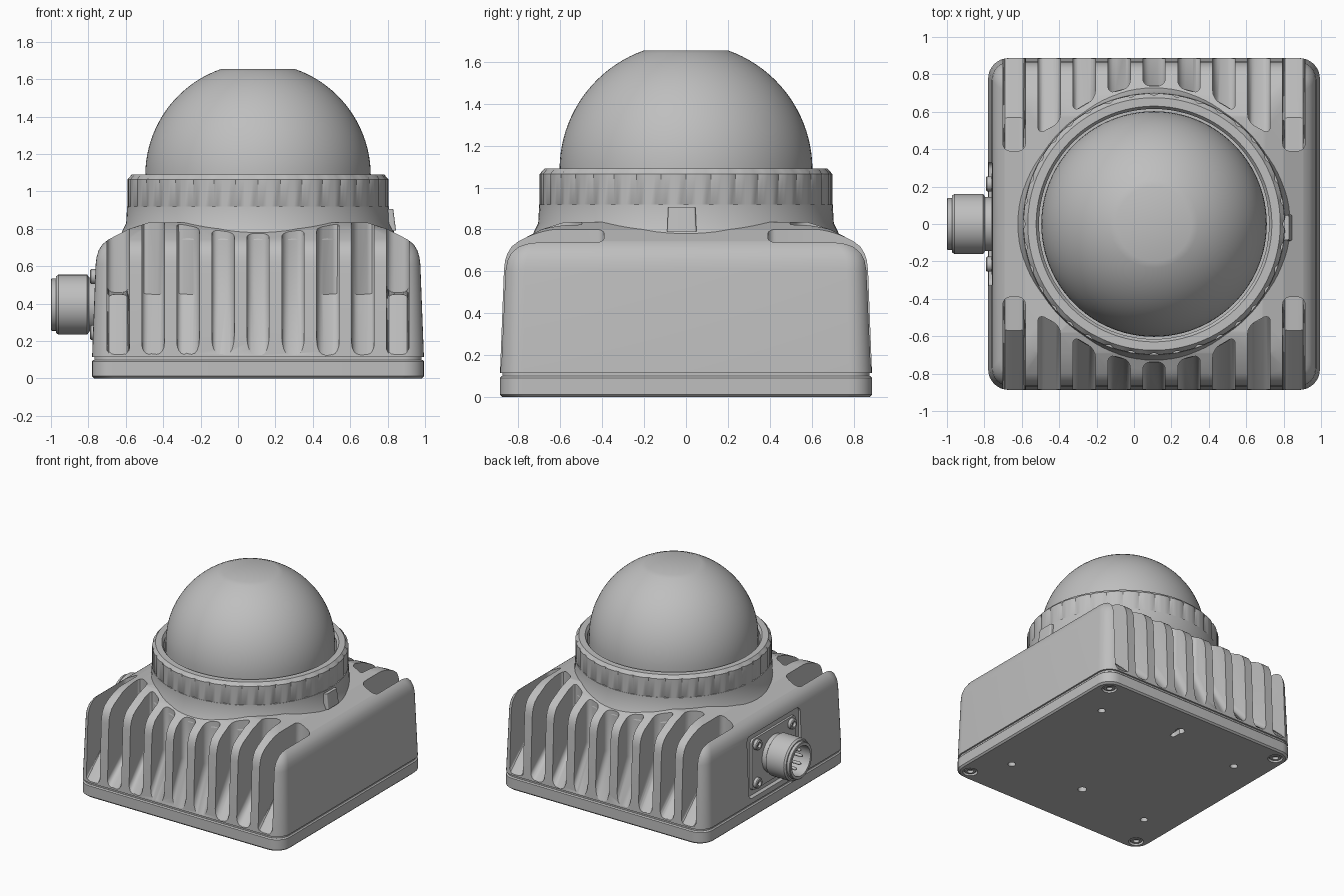
import bpy, bmesh, math
from mathutils import Matrix, Vector

if "Cube" in bpy.data.objects:
    bpy.data.objects.remove(bpy.data.objects["Cube"], do_unlink=True)

CX = 0.107                       # centre of the housing along x
grey = bpy.data.materials.new("light_grey")
grey.use_nodes = True
grey.diffuse_color = (0.52, 0.52, 0.52, 1)
grey.node_tree.nodes["Principled BSDF"].inputs["Base Color"].default_value = (0.52, 0.52, 0.52, 1)


def finish(name, bm, matrix=None, angle=32):
    bmesh.ops.remove_doubles(bm, verts=bm.verts, dist=1e-5)
    bmesh.ops.recalc_face_normals(bm, faces=bm.faces)
    me = bpy.data.meshes.new(name)
    bm.to_mesh(me)
    bm.free()
    if matrix:
        me.transform(matrix)
    me.materials.append(grey)
    ob = bpy.data.objects.new(name, me)
    bpy.context.collection.objects.link(ob)
    smooth(ob, angle)
    return ob


def smooth(ob, angle=32):
    bpy.ops.object.select_all(action="DESELECT")
    ob.select_set(True)
    bpy.context.view_layer.objects.active = ob
    bpy.ops.object.shade_smooth_by_angle(angle=math.radians(angle))


def bridge(bm, a, b):
    n = len(a)
    for i in range(n):
        bm.faces.new((a[i], a[(i + 1) % n], b[(i + 1) % n], b[i]))


def lathe(name, profile, segs=64, matrix=None, groove=None, closed=False):
    """Spin (radius, height) points; every fifth segment may be grooved."""
    bm = bmesh.new()
    rings = []
    for r, z in profile:
        ring = []
        for i in range(segs):
            a = math.tau * i / segs
            rr = r - 0.01 if groove and i % 5 == 0 and r > groove else r
            ring.append(bm.verts.new((rr * math.cos(a), rr * math.sin(a), z)))
        rings.append(ring)
    for a, b in zip(rings, rings[1:]):
        bridge(bm, a, b)
    if closed:
        bridge(bm, rings[-1], rings[0])
    else:
        bm.faces.new(rings[0])
        bm.faces.new(rings[-1])
    return finish(name, bm, matrix)


def loft(name, sections, matrix=None):
    """Stack rounded rectangles given as (half x, half y, z, corner radius)."""
    bm = bmesh.new()
    rings = []
    for hx, hy, z, r in sections:
        ring = []
        for q, (sx, sy) in enumerate(((1, 1), (-1, 1), (-1, -1), (1, -1))):
            for k in range(9):
                a = math.pi / 2 * (q + k / 8)
                ring.append(bm.verts.new((sx * (hx - r) + r * math.cos(a),
                                          sy * (hy - r) + r * math.sin(a), z)))
        rings.append(ring)
    for a, b in zip(rings, rings[1:]):
        bridge(bm, a, b)
    bm.faces.new(rings[0])
    bm.faces.new(rings[-1])
    return finish(name, bm, matrix)


def cut(target, cutter):
    cutter.hide_render = True
    mod = target.modifiers.new("cut", "BOOLEAN")
    mod.operation, mod.solver, mod.object = "DIFFERENCE", "EXACT", cutter
    # Cut before the smoothing so that new edges are sharpened too
    bpy.ops.object.select_all(action="DESELECT")
    target.select_set(True)
    bpy.context.view_layer.objects.active = target
    bpy.ops.object.modifier_apply(modifier=mod.name)
    bpy.data.objects.remove(cutter, do_unlink=True)
    smooth(target)


def at(x, y, z):
    return Matrix.Translation((x, y, z))


# Housing: tapered box with rounded shoulders and a hipped top
housing = loft("housing", [(h, h, z, r) for h, z, r in (
    (0.875, 0.09, 0.10), (0.875, 0.115, 0.10), (0.887, 0.116, 0.11), (0.868, 0.61, 0.10),
    (0.863, 0.65, 0.10), (0.852, 0.685, 0.10), (0.832, 0.718, 0.10), (0.80, 0.743, 0.09),
    (0.69, 0.80, 0.08), (0.58, 0.835, 0.08))], at(CX, 0, 0))


# Cooling slots: sloped floor, rounded inner corners, ends following the ring
def slot_end(x):
    return max(0.48, math.sqrt(max(0, 0.74 ** 2 - x * x)))


def slot(bm, index, side):
    outer = abs(index) == 4
    cols = []
    for dx in (-0.06, 0.06):
        x = index * 0.187 + dx
        end = 0.39 if outer else slot_end(x)
        foot = 0.57 if outer else end
        slope = (0.885 - foot) / 0.32
        pts = [(0.885 + slope * 0.08, 0.05), (foot, 0.45)]
        if outer:
            pts.append((end, 0.46))
        pts += [(end, 1.0), (1.1, 1.0), (1.1, 0.05)]
        cols.append([bm.verts.new((CX + x, side * y, z)) for y, z in pts])
    faces = [bm.faces.new(cols[0]), bm.faces.new(cols[1])]
    bridge(bm, cols[0], cols[1])
    inner = 3 if outer else 2
    edges = [bm.edges.get((c[i], c[i + 1])) for c in cols for i in range(inner)]
    bmesh.ops.bevel(bm, geom=edges, offset=0.04, segments=4, profile=0.5,
                    affect="EDGES", clamp_overlap=True)


bm = bmesh.new()
for side in (-1, 1):
    for index in range(-4, 5):
        slot(bm, index, side)
cut(housing, finish("slot_cutter", bm))

# Connector recess in the side wall
TO_SIDE = Matrix.Rotation(-math.pi / 2, 4, "Y")
ZC = 0.395
cut(housing, loft("recess_cutter", [(0.24, 0.33, 0, 0.04), (0.24, 0.33, 0.2, 0.04)],
                  at(-0.745, 0, ZC) @ TO_SIDE))

# Base plate with bottom holes
base = loft("base_plate", [(h, h, z, 0.11) for h, z in (
    (0.875, 0), (0.887, 0.012), (0.887, 0.092), (0.879, 0.10))], at(CX, 0, 0))
holes = [(sx * 0.63, sy * 0.51, 0.028) for sx in (-1, 1) for sy in (-1, 1)]
holes += [(0, 0.65, 0.035), (0, -0.46, 0.033)]
corners = [(sx * 0.79, sy * 0.79) for sx in (-1, 1) for sy in (-1, 1)]
holes += [(x, y, 0.055) for x, y in corners]
for x, y, r in holes:
    cut(base, lathe("hole_cutter", [(r, -0.05), (r, 0.04)], 24, at(CX + x, y, 0)))
cut(base, loft("slot_hole_cutter", [(0.02, 0.05, -0.05, 0.019), (0.02, 0.05, 0.04, 0.019)],
               at(CX, 0.60, 0)))


# Screws with hollow sockets
def screw(name, r, matrix):
    lathe(name, [(r, 0), (r, 0.03), (r * 0.85, 0.036), (r * 0.5, 0.036),
                 (r * 0.5, 0.015)], 24, matrix)


for x, y in corners:
    screw("base_screw", 0.046, at(CX + x, y, 0.041) @ Matrix.Rotation(math.pi, 4, "X"))

# Neck, key block and grooved clamp ring
lathe("neck", [(0.74, 0.74), (0.725, 0.79), (0.705, 0.83), (0.70, 0.92)], 96, at(CX, 0, 0))
loft("key_block", [(0.06, 0.07, 0.79, 0.01), (0.045, 0.065, 0.905, 0.01)], at(0.785, -0.02, 0))
lathe("clamp_ring", [(0.62, 0.905), (0.685, 0.905), (0.698, 0.92), (0.698, 1.065),
                     (0.675, 1.09), (0.63, 1.09), (0.615, 1.07)],
      180, at(CX, 0, 0), groove=0.69, closed=True)

# Dome with flat top
R, DZ = 0.603, 1.085
top = math.acos(0.2 / R)
lathe("dome", [(R, 1.0)] + [(R * math.cos(top * i / 20), DZ + R * math.sin(top * i / 20))
                            for i in range(21)], 96, at(CX, 0, 0))

# Connector: flange, screws, hollow barrel and pins
loft("connector_flange", [(0.20, 0.27, 0, 0.03), (0.20, 0.27, 0.018, 0.03)],
     at(-0.744, 0, ZC) @ TO_SIDE)
for sy in (-1, 1):
    for sz in (-1, 1):
        screw("flange_screw", 0.04, at(-0.755, sy * 0.215, ZC + sz * 0.15) @ TO_SIDE)
lathe("connector_barrel", [(0.145, 0), (0.145, 0.05), (0.16, 0.06), (0.16, 0.215), (0.15, 0.228),
                           (0.14, 0.228), (0.14, 0.25), (0.135, 0.254), (0.115, 0.254),
                           (0.115, 0.10)], 48, at(-0.746, 0, ZC) @ TO_SIDE)
for i in range(8):
    a = math.tau * i / 8
    lathe("connector_pin", [(0.012, 0), (0.012, 0.11), (0.006, 0.12)], 10,
          at(-0.84, 0.075 * math.cos(a), ZC + 0.075 * math.sin(a)) @ TO_SIDE)
